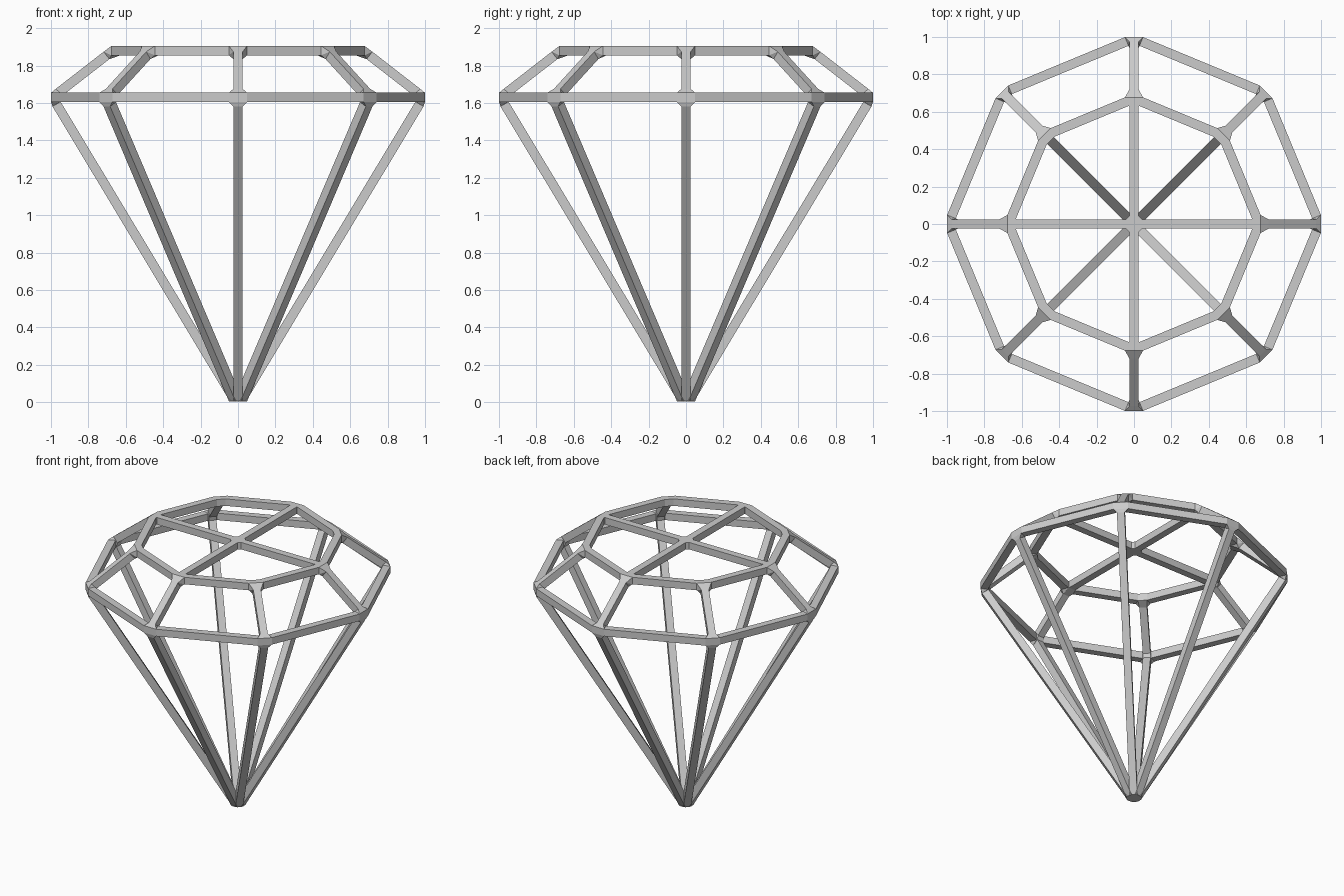
import bpy, bmesh, math
from mathutils import Vector

if "Cube" in bpy.data.objects:
    bpy.data.objects.remove(bpy.data.objects["Cube"])

H = 0.025      # half thickness of a bar
SETBACK = 0.042  # gap between a node and the bar end, filled by a joint


def ring(radius, z):
    return [Vector((radius * math.cos(i * math.pi / 4),
                    radius * math.sin(i * math.pi / 4), z)) for i in range(8)]


def end_face(node, other):
    """Four corners of the square bar end near a node."""
    d = (other - node).normalized()
    side = d.cross(Vector((0, 0, 1))).normalized()
    up = side.cross(d)
    c = node + d * SETBACK
    return [c + side * H * a + up * H * b for a, b in ((1, 1), (-1, 1), (-1, -1), (1, -1))]


def make_object(name, solids):
    """One mesh holding the convex hull of each point set."""
    bm = bmesh.new()
    for pts in solids:
        part = bmesh.new()
        for p in pts:
            part.verts.new(p)
        bmesh.ops.convex_hull(part, input=part.verts[:])
        bmesh.ops.dissolve_limit(part, angle_limit=0.01, verts=part.verts[:], edges=part.edges[:])
        bmesh.ops.recalc_face_normals(part, faces=part.faces[:])
        tmp = bpy.data.meshes.new("tmp")
        part.to_mesh(tmp)
        part.free()
        bm.from_mesh(tmp)
        bpy.data.meshes.remove(tmp)
    mesh = bpy.data.meshes.new(name)
    bm.to_mesh(mesh)
    bm.free()
    bpy.context.collection.objects.link(bpy.data.objects.new(name, mesh))


# Node positions of the gem cage
girdle = ring(0.992, 1.63)
table = ring(0.67, 1.88)
centre = Vector((0, 0, 1.88))
tip = Vector((0, 0, -0.019))

# Bars by part
parts = {
    "girdle_ring": [(girdle[i], girdle[(i + 1) % 8]) for i in range(8)],
    "table_ring": [(table[i], table[(i + 1) % 8]) for i in range(8)],
    "crown_bars": list(zip(table, girdle)),
    "pavilion_bars": [(g, tip) for g in girdle],
    "table_cross": [(table[i], centre) for i in range(0, 8, 2)],
}
joints = {}
for name, bars in parts.items():
    solids = []
    for a, b in bars:
        ea, eb = end_face(a, b), end_face(b, a)
        solids.append(ea + eb)
        joints.setdefault(tuple(a), []).extend(ea)
        joints.setdefault(tuple(b), []).extend(eb)
    make_object(name, solids)

# Joints where bars meet
make_object("joints", joints.values())
